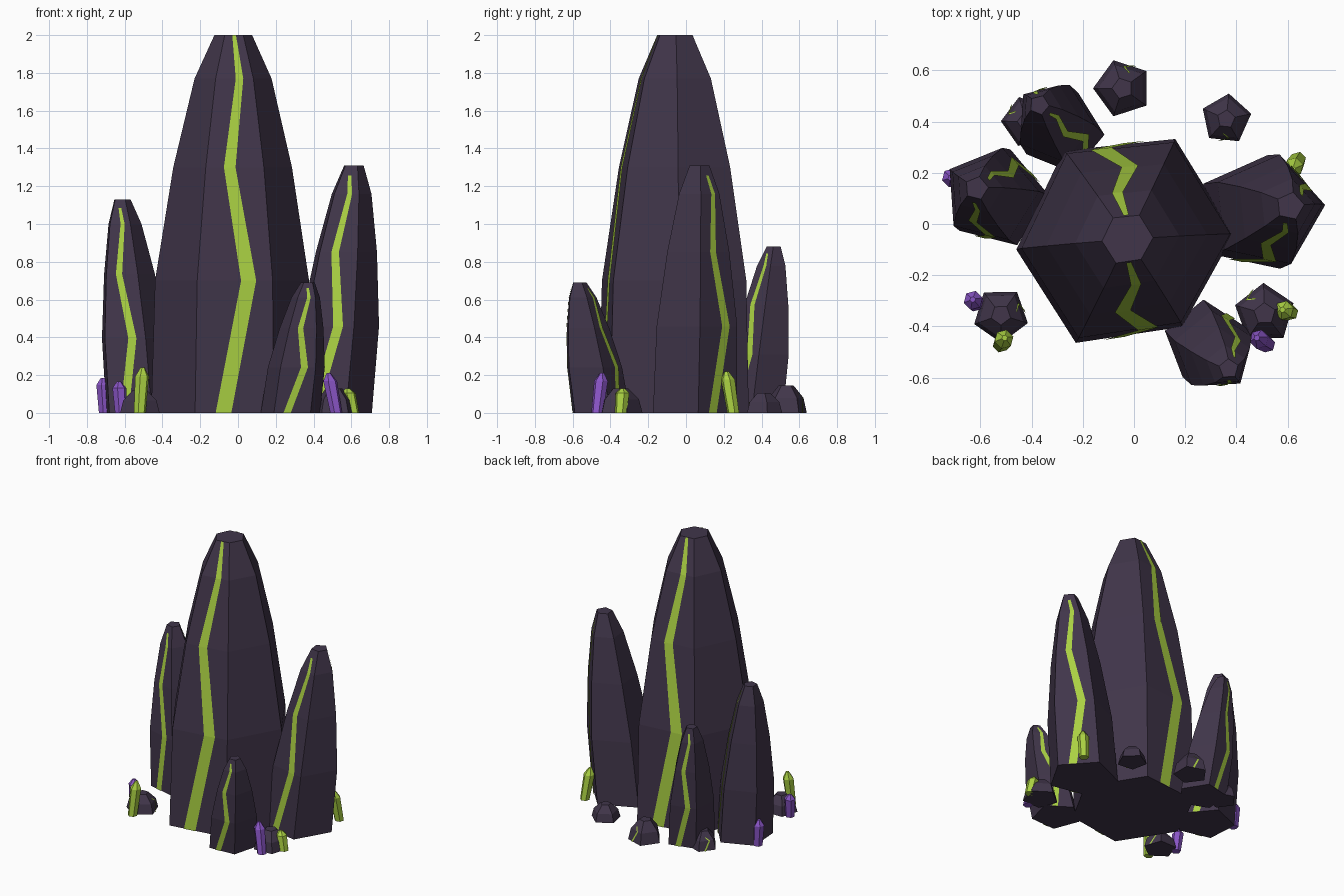
import bpy, math
from mathutils import Vector

if "Cube" in bpy.data.objects:
    bpy.data.objects.remove(bpy.data.objects["Cube"])


def material(name, rgb):
    m = bpy.data.materials.new(name)
    m.diffuse_color = (*rgb, 1)
    m.use_nodes = True
    m.node_tree.nodes["Principled BSDF"].inputs["Base Color"].default_value = m.diffuse_color
    return m


ROCK = material("dark rock", (0.052, 0.036, 0.068))
GREEN = material("glowing green", (0.40, 0.63, 0.055))
PURPLE = material("purple crystal", (0.25, 0.09, 0.56))

# (height fraction, radius fraction) outlines
SPIRE = [(0, 1), (0.35, 0.96), (0.65, 0.74), (0.885, 0.48), (1, 0.235)]
PEBBLE = [(0, 1), (0.55, 0.84), (1, 0.36)]
CRYSTAL = [(0, 0.85), (0.8, 1), (1, 0.3)]
ZIGZAG = [0.36, 0.68, 0.41, 0.63, 0.5]


def add_mesh(name, verts, faces, mat):
    me = bpy.data.meshes.new(name)
    me.from_pydata(verts, [], faces)
    me.materials.append(mat)
    ob = bpy.data.objects.new(name, me)
    bpy.context.collection.objects.link(ob)
    return ob


def make_rings(base, top, h, r, sides, phase, outline, wobble=None):
    rings = []
    for f, k in outline:
        c = Vector((*base, 0)).lerp(Vector((*top, h)), f)
        ring = []
        for i in range(sides):
            a = math.radians(phase + 360 * i / sides)
            rad = r * k * (wobble[i] if wobble else 1)
            ring.append(c + Vector((math.cos(a), math.sin(a), 0)) * rad)
        rings.append(ring)
    return rings


def add_solid(name, rings, mat):
    n = len(rings[0])
    verts = [v for ring in rings for v in ring]
    faces = [tuple(reversed(range(n))), tuple(range(len(verts) - n, len(verts)))]
    for j in range(len(rings) - 1):
        for i in range(n):
            k = (i + 1) % n
            faces.append((j * n + i, j * n + k, (j + 1) * n + k, (j + 1) * n + i))
    add_mesh(name, verts, faces, mat)


def add_vein(name, rings, side, end, width):
    # thin zigzag plate lying on one side of a rock
    n = len(rings[0])
    edges = [(ring[side], ring[(side + 1) % n]) for ring in rings]
    edges[-1] = tuple(p.lerp(q, end) for p, q in zip(edges[-2], edges[-1]))
    verts = []
    for (a, b), t in zip(edges, ZIGZAG):
        out = (b - a).cross(Vector((0, 0, 1))).normalized() * 0.005
        verts += [a.lerp(b, t - width / 2) + out, a.lerp(b, t + width / 2) + out]
    faces = [(2 * j, 2 * j + 1, 2 * j + 3, 2 * j + 2) for j in range(len(edges) - 1)]
    add_mesh(name, verts, faces, GREEN)


# Large spires: name, base, top, height, radius, sides, phase, veined sides
wobble = [0.99, 1.04, 1.0, 0.99, 1.02, 0.93]
spires = [
    ("main_spire", (-0.035, -0.07), (-0.025, -0.06), 2.0, 0.43, 6, 4, (4, 1)),
    ("left_spire", (-0.53, 0.10), (-0.615, 0.14), 1.13, 0.197, 5, 76, (2, 4)),
    ("right_spire", (0.475, 0.04), (0.61, 0.07), 1.31, 0.235, 5, 78, (2, 4)),
    ("back_spire", (-0.28, 0.36), (-0.37, 0.465), 0.88, 0.165, 5, 68, (0, 3)),
    ("front_spire", (0.28, -0.46), (0.37, -0.565), 0.69, 0.165, 5, 165, (1, 3)),
]
for name, base, top, h, r, sides, phase, veins in spires:
    main = sides == 6
    rings = make_rings(base, top, h, r, sides, phase, SPIRE, wobble if main else None)
    add_solid(name, rings, ROCK)
    for s in veins:
        add_vein(f"{name}_vein_{s}", rings, s, 1.0 if main else 0.65, 0.2)

# Small rocks around the foot: x, y, height, radius, phase, veined side
pebbles = [
    (-0.045, 0.53, 0.145, 0.115, 36, 0),
    (0.36, 0.41, 0.105, 0.10, 12, 3),
    (-0.42, 0.40, 0.12, 0.10, 35, 1),
    (-0.52, -0.355, 0.12, 0.11, 55, 4),
    (0.51, -0.35, 0.13, 0.12, 20, 1),
]
for i, (x, y, h, r, phase, s) in enumerate(pebbles):
    rings = make_rings((x, y), (x, y), h, r, 5, phase, PEBBLE)
    add_solid(f"pebble_{i}", rings, ROCK)
    add_vein(f"pebble_vein_{i}", rings, s, 0.4, 0.1)

# Little crystals: base, top, height, colour
crystals = [
    ((0.52, -0.47), (0.48, -0.445), 0.21, PURPLE),
    ((0.61, -0.345), (0.58, -0.335), 0.13, GREEN),
    ((0.64, 0.25), (0.62, 0.215), 0.22, GREEN),
    ((-0.62, -0.31), (-0.63, -0.295), 0.165, PURPLE),
    ((-0.52, -0.47), (-0.505, -0.445), 0.24, GREEN),
    ((-0.705, 0.18), (-0.715, 0.18), 0.185, PURPLE),
]
for i, (base, top, h, mat) in enumerate(crystals):
    add_solid(f"crystal_{i}", make_rings(base, top, h, 0.038, 6, 15, CRYSTAL), mat)
